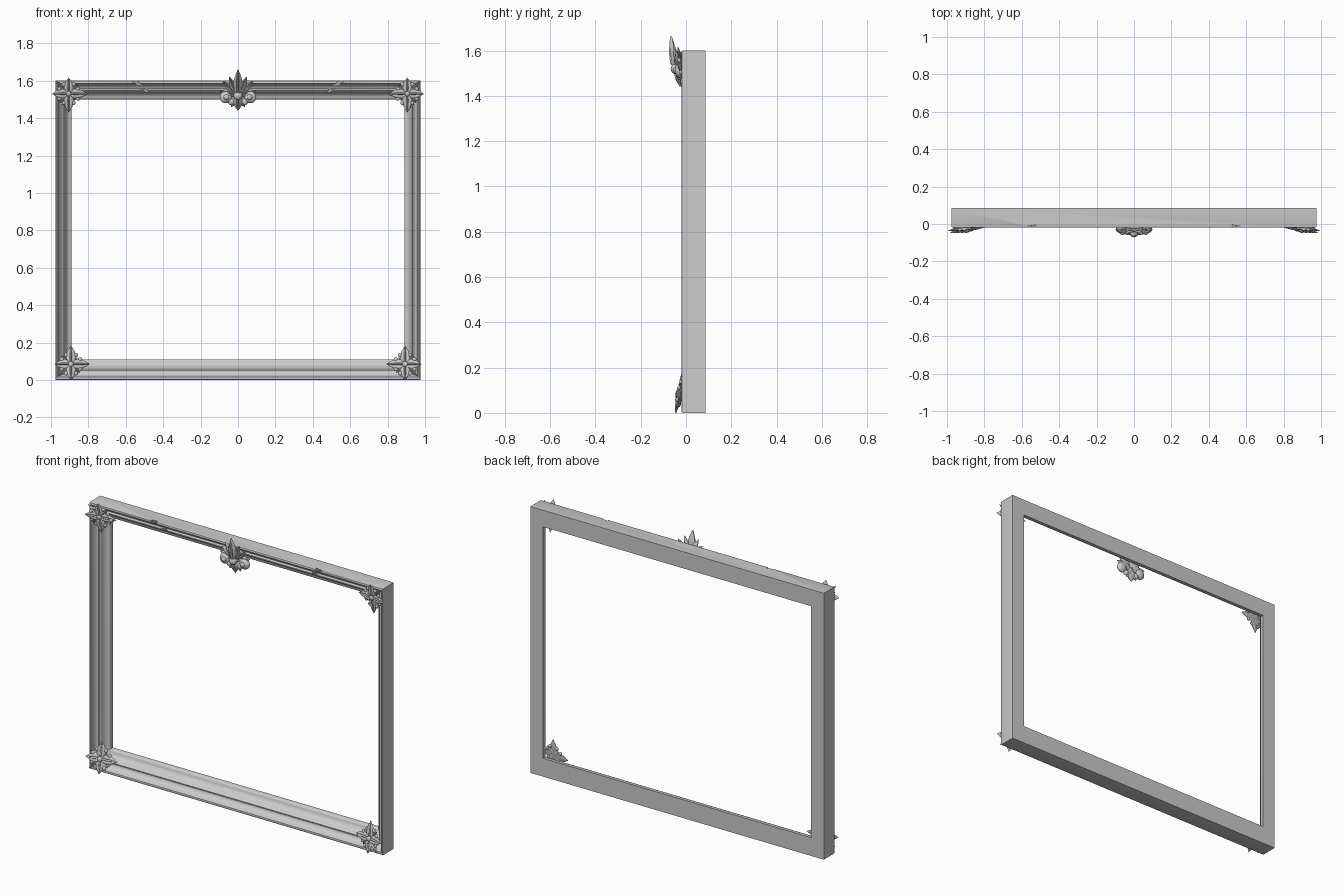
import bpy, bmesh, math
from mathutils import Vector, Matrix

if "Cube" in bpy.data.objects:
    bpy.data.objects.remove(bpy.data.objects["Cube"])

X0, X1 = 0.975, 0.89                      # outer / inner half widths
ZB, ZT, IB, IT = 0.0, 1.6, 0.11, 1.5      # outer / inner heights

# moulding section: (fraction from outer edge to inner edge, y)
PROFILE = [(0, .085), (0, -.013), (.02, -.018), (.07, -.02), (.14, -.018),
           (.18, -.011), (.19, -.004), (.25, .008), (.33, .016), (.41, .019),
           (.46, .017), (.49, .012), (.53, .011), (.58, .015), (.61, .024),
           (.66, .038), (.74, .048), (.84, .053), (.92, .054), (.97, .058),
           (1, .065), (1, .085)]


def finish(bm, name, angle=35):
    bmesh.ops.recalc_face_normals(bm, faces=bm.faces)
    me = bpy.data.meshes.new(name)
    bm.to_mesh(me)
    bm.free()
    ob = bpy.data.objects.new(name, me)
    bpy.context.collection.objects.link(ob)
    smooth(ob, angle)
    return ob


def smooth(ob, angle=35):
    bpy.ops.object.select_all(action='DESELECT')
    ob.select_set(True)
    bpy.context.view_layer.objects.active = ob
    bpy.ops.object.shade_smooth_by_angle(angle=math.radians(angle))


def loft(bm, loops):
    rings = [[bm.verts.new(p) for p in lp] for lp in loops]
    n = len(rings[0])
    for a, b in zip(rings, rings[1:]):
        for i in range(n):
            bm.faces.new((a[i], a[(i + 1) % n], b[(i + 1) % n], b[i]))
    bm.faces.new(rings[0])
    bm.faces.new(rings[-1])


# four mitred rails
def corner_loop(sx, top):
    zo, zi = (ZT, IT) if top else (ZB, IB)
    return [Vector((sx * (X0 + (X1 - X0) * f), y, zo + (zi - zo) * f)) for f, y in PROFILE]


CORNERS = [(-1, 0), (1, 0), (1, 1), (-1, 1)]
rails = {}
for i, name in enumerate(["bottom_rail", "right_stile", "top_rail", "left_stile"]):
    bm = bmesh.new()
    loft(bm, [corner_loop(*CORNERS[i]), corner_loop(*CORNERS[(i + 1) % 4])])
    rails[name] = finish(bm, name, 40)

# diagonal chips in the top rail
for s in (-1, 1):
    a, b = Vector((s * .555, -.024, 1.605)), Vector((s * .44, .045, 1.5))
    bpy.ops.mesh.primitive_cone_add(vertices=3, radius1=.022, radius2=.009, depth=(b - a).length)
    cut = bpy.context.object
    cut.name = "chip_cutter"
    cut.matrix_world = Matrix.Translation((a + b) / 2) @ (b - a).to_track_quat('Z', 'Y').to_matrix().to_4x4()
    cut.hide_render = True
    cut.hide_set(True)
    m = rails["top_rail"].modifiers.new("chip", 'BOOLEAN')
    m.object = cut
    m.solver = 'EXACT'


# carved leaf, local axes: u, v in the frame plane, h towards the viewer
def leaf(bm, place, start, deg, length, width, h0=.0, ridge=.015, curl=0.0, base=.2):
    d = Vector((math.cos(math.radians(deg)), math.sin(math.radians(deg))))
    n = Vector((-d.y, d.x))
    loops = []
    for i in range(11):
        s = i / 10
        w = max(width * math.sin(math.pi * (base + (1 - base) * s)), .0006)
        h = h0 + curl * s * s
        r = ridge * (.25 + .75 * math.sin(math.pi * (.25 + .75 * s)))
        c = Vector(start) + d * length * s
        lp = []
        # rounded lobes on either side of a raised midrib
        for v, k in [(-1, 0), (-.75, .6), (-.45, .75), (-.2, .5), (0, 1),
                     (.2, .5), (.45, .75), (.75, .6), (1, 0), (.5, -.3), (-.5, -.3)]:
            p = c + n * w * v
            lp.append(place(p.x, p.y, h + r * k))
        loops.append(lp)
    loft(bm, loops)


def bead(bm, place, u, v, h, r, flat=.7):
    res = bmesh.ops.create_uvsphere(bm, u_segments=16, v_segments=10, radius=r)
    for vert in res['verts']:
        q = vert.co.copy()
        vert.co = place(u + q.x, v + q.y, h + q.z * flat)


# corner ornaments, tilted to follow the moulding
def corner_ornament(name, sx, top):
    cz, cx, y0 = (1.53, .905, -.016) if top else (.085, .893, -.026)
    sz = -1 if top else 1

    def place(u, v, h):                   # u, v point inwards
        return Vector((sx * (cx - u), y0 + .17 * (u + v) - h, cz + sz * v))

    bm = bmesh.new()
    for deg, ln in [(0, .1), (90, .1), (180, .088), (270, .086)]:
        leaf(bm, place, (0, 0), deg, ln, .027, ridge=.013, curl=.004)
    for deg, ln in [(45, .05), (135, .066), (225, .092), (315, .066)]:
        leaf(bm, place, (0, 0), deg, ln, .016, h0=-.002, ridge=.011)
    for k in range(4):                    # small curled lobes beside the points
        t = math.radians(k * 90)
        for e in (-.48, .48):
            bead(bm, place, .056 * math.cos(t + e), .056 * math.sin(t + e), .001, .011)
    bead(bm, place, 0, 0, .009, .014)
    finish(bm, name, 50)


for side, sx in (("left", -1), ("right", 1)):
    for level, top in (("bottom", 0), ("top", 1)):
        corner_ornament(f"{level}_{side}_corner_ornament", sx, top)


# central crest on the top rail
def crest(u, v, h):
    return Vector((u, -.022 - h, 1.54 + v))


bm = bmesh.new()
leaf(bm, crest, (0, -.005), 90, .127, .024, h0=.026, ridge=.024, curl=.016)
for s in (-1, 1):
    a = lambda deg: 90 - s * deg
    leaf(bm, crest, (s * .008, -.005), a(24), .095, .018, h0=.016, ridge=.018, curl=.014)
    leaf(bm, crest, (s * .012, -.008), a(47), .095, .017, h0=.01, ridge=.018, curl=.008)
    leaf(bm, crest, (s * .012, -.015), a(76), .09, .02, h0=.005, ridge=.016)
    leaf(bm, crest, (s * .005, -.03), a(148), .06, .017, h0=.004, ridge=.014)
    bead(bm, crest, s * .066, -.028, .008, .032, .6)      # volute
    bead(bm, crest, s * .062, -.028, .024, .015, .8)
    bead(bm, crest, s * .036, -.052, .006, .018, .7)
leaf(bm, crest, (0, -.02), 270, .08, .026, h0=.008, ridge=.022, curl=-.008)
bead(bm, crest, 0, -.02, .024, .024, .9)
finish(bm, "top_crest", 50)
